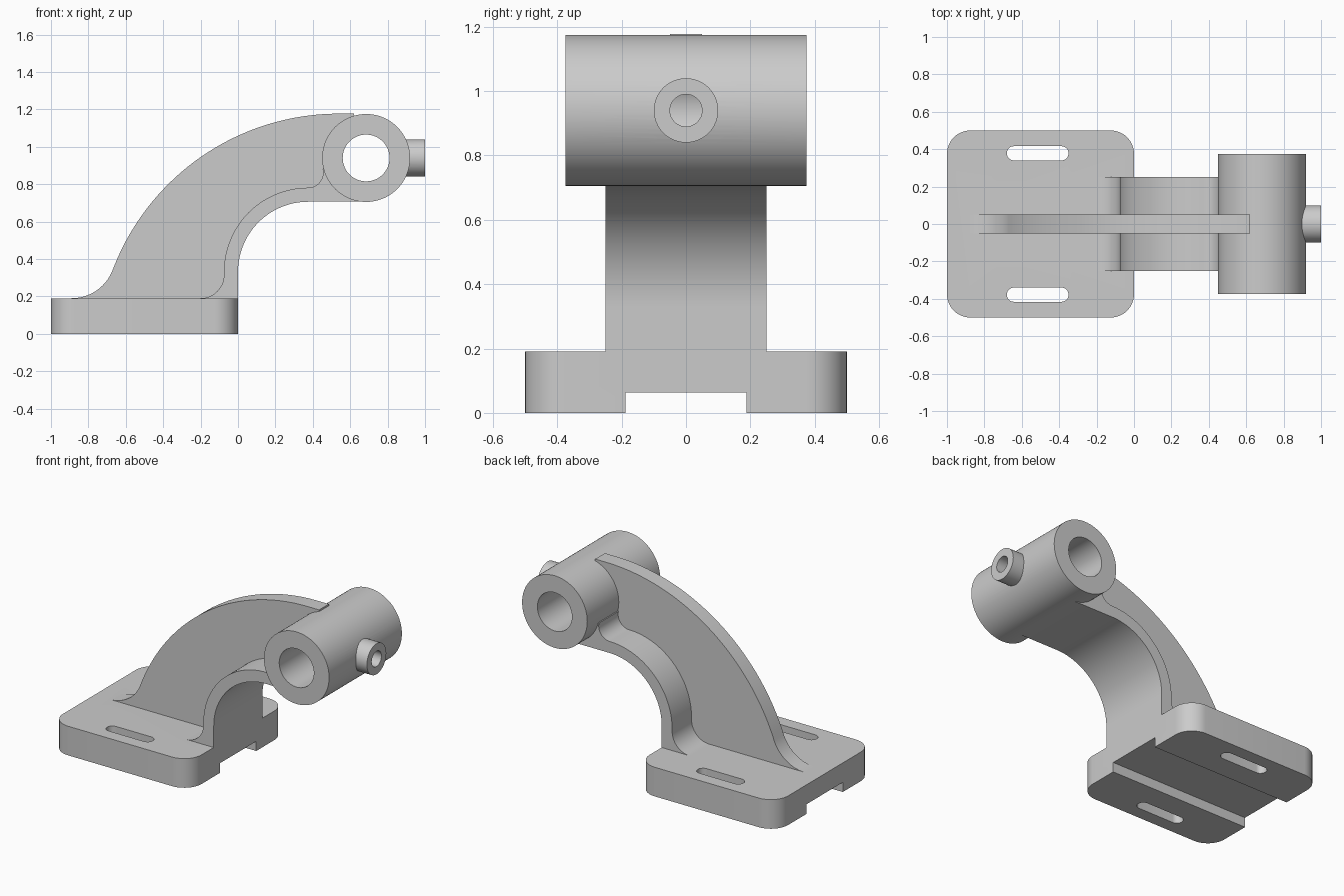
import bpy, bmesh
from math import cos, sin, pi, sqrt, atan2, radians
from mathutils import Matrix

cube = bpy.data.objects.get("Cube")
if cube:
    bpy.data.objects.remove(cube, do_unlink=True)

grey = bpy.data.materials.new("cast_grey")
grey.use_nodes = True
colour = (0.6, 0.6, 0.6, 1)
grey.diffuse_color = colour
grey.node_tree.nodes["Principled BSDF"].inputs["Base Color"].default_value = colour


def arc(cx, cy, r, a0, a1, n=24):
    return [(cx + r * cos(a0 + (a1 - a0) * i / n), cy + r * sin(a0 + (a1 - a0) * i / n))
            for i in range(n + 1)]


def prism(name, points, low, high, axis="Z"):
    """Extrude a closed outline; axis Y takes (x, z), axis X takes (y, z)."""
    bm = bmesh.new()
    place = {"Z": lambda a, b: (a, b, low),
             "Y": lambda a, b: (a, low, b),
             "X": lambda a, b: (low, a, b)}[axis]
    face = bm.faces.new([bm.verts.new(place(a, b)) for a, b in points])
    grown = bmesh.ops.extrude_face_region(bm, geom=[face])["geom"]
    step = [high - low if axis == k else 0 for k in "XYZ"]
    bmesh.ops.translate(bm, vec=step, verts=[v for v in grown if isinstance(v, bmesh.types.BMVert)])
    bmesh.ops.recalc_face_normals(bm, faces=bm.faces)
    mesh = bpy.data.meshes.new(name)
    bm.to_mesh(mesh)
    bm.free()
    mesh.materials.append(grey)
    obj = bpy.data.objects.new(name, mesh)
    bpy.context.collection.objects.link(obj)
    return obj


def circle(cx, cy, r, n=96):
    return arc(cx, cy, r, 0, 2 * pi, n)[:-1]


def rounded_box(cx, cy, hx, hy, r):
    points = []
    for i, (sx, sy) in enumerate([(1, 1), (-1, 1), (-1, -1), (1, -1)]):
        points += arc(cx + sx * (hx - r), cy + sy * (hy - r), r, i * pi / 2, (i + 1) * pi / 2, 12)
    return points


def slot(cx, cy, half, r):
    return (arc(cx + half - r, cy, r, -pi / 2, pi / 2, 16)
            + arc(cx - half + r, cy, r, pi / 2, 3 * pi / 2, 16))


def combine(target, tool, operation):
    mod = target.modifiers.new(operation, "BOOLEAN")
    mod.operation = operation
    mod.solver = "EXACT"
    mod.object = tool
    tool.hide_render = True
    bpy.context.view_layer.objects.active = target
    bpy.ops.object.modifier_apply(modifier=mod.name)
    bpy.data.objects.remove(tool, do_unlink=True)


top = 0.19                      # upper face of the base
bx, bz, br = 0.685, 0.94, 0.235  # cross tube
cx, cz = 0.375, 0.331           # centre of the flange bend

# Base plate with rounded corners
body = prism("support_bracket", rounded_box(-0.5, 0, 0.5, 0.5, 0.125), 0, top)

# Curved flange, with a fillet at the base and one at the tube
fr = 0.08
fz = cz + 0.45 + fr
tube_angle = atan2(bz - fz, bx - cx)
flange = [(0, 0.1)] + arc(cx, cz, 0.375, pi, pi / 2, 32)
flange += [(bx, cz + 0.375), (bx, 0.9), (0.49, 0.9)]
flange += arc(cx, fz, fr, tube_angle, -pi / 2, 12)
flange += arc(cx, cz, 0.45, pi / 2, pi, 32)[1:]
flange += arc(-0.2, top + 0.125, 0.125, 0, -pi / 2, 16) + [(-0.2, 0.1)]
combine(body, prism("flange", flange, -0.25, 0.25, "Y"), "UNION")

# Thin central rib: a large arc blended into the base
ox, oz, R = 0.54, -0.117, 1.294
rx = -0.89
dx, dz = ox - rx, top - oz
r = (dx * dx + dz * dz - R * R) / (2 * (R - dz))
touch = atan2(oz - top - r, dx)
rib = [(rx, 0.1)] + arc(rx, top + r, r, -pi / 2, touch, 20)
rib += arc(ox, oz, R, touch + pi, pi / 2, 48)[1:]
rib += [(0.62, oz + R), (0.62, 0.74)] + arc(cx, cz, 0.409, pi / 2, pi, 24) + [(cx - 0.409, 0.1)]
combine(body, prism("rib", rib, -0.05, 0.05, "Y"), "UNION")

# Cross tube and small side port
combine(body, prism("tube", circle(bx, bz, br), -0.375, 0.375, "Y"), "UNION")
combine(body, prism("port", circle(0, bz, 0.1, 64), 0.83, 1.0, "X"), "UNION")

# Bores, mounting slots and the channel underneath
combine(body, prism("tube_bore", circle(bx, bz, 0.125), -0.5, 0.5, "Y"), "DIFFERENCE")
combine(body, prism("port_bore", circle(0, bz, 0.05, 48), bx, 1.1, "X"), "DIFFERENCE")
for side in (-1, 1):
    combine(body, prism("slot", slot(-0.515, side * 0.378, 0.165, 0.038), -0.1, 0.3), "DIFFERENCE")
channel = [(-0.188, -0.1), (0.188, -0.1), (0.188, 0.063), (-0.188, 0.063)]
combine(body, prism("channel", channel, -1.1, 0.1, "X"), "DIFFERENCE")

# Smooth curves, crisp edges
bpy.ops.object.select_all(action="DESELECT")
body.select_set(True)
bpy.context.view_layer.objects.active = body
bpy.ops.object.shade_smooth_by_angle(angle=radians(25))
